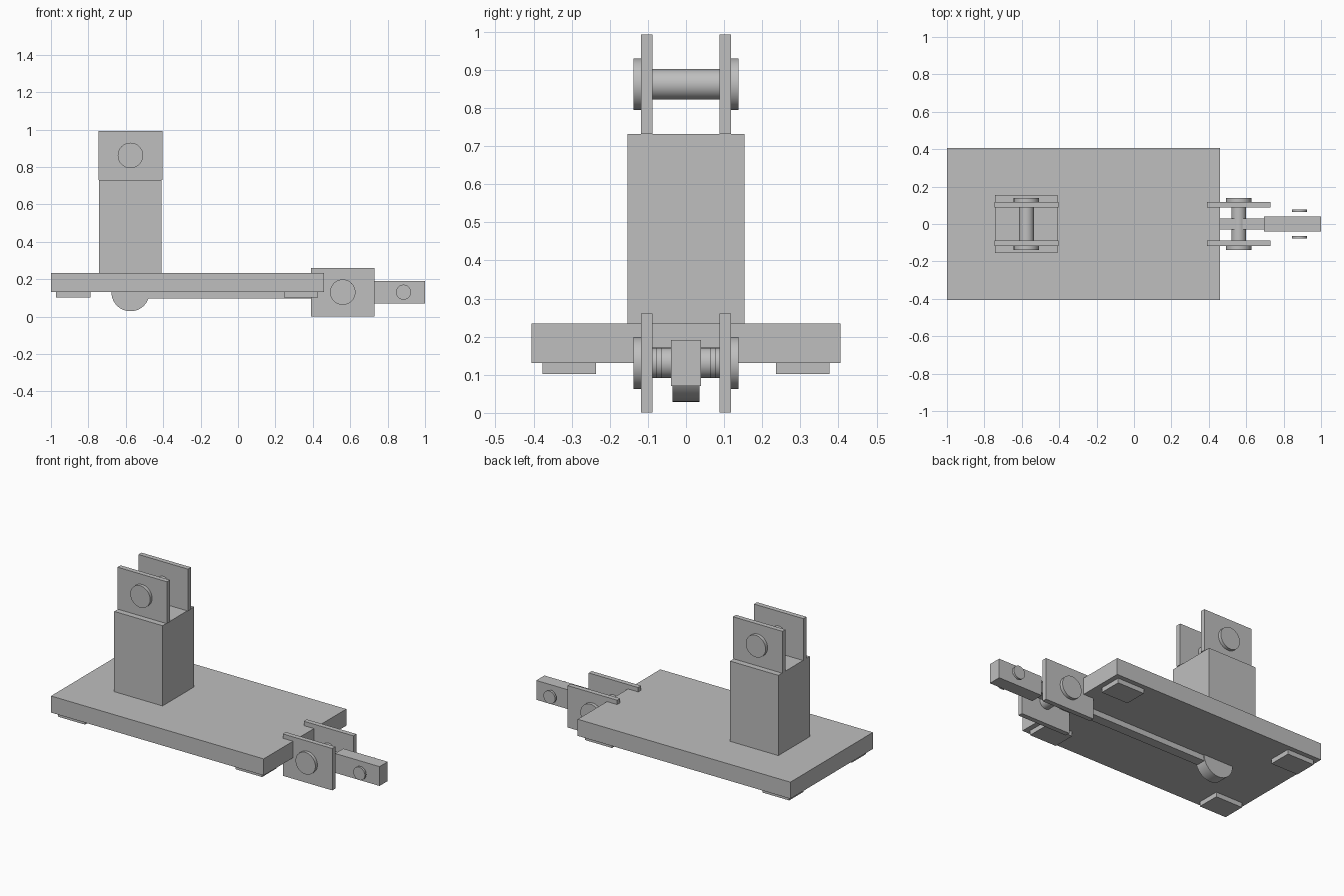
import bpy, math

if "Cube" in bpy.data.objects:
    bpy.data.objects.remove(bpy.data.objects["Cube"])

grey = bpy.data.materials.new("plain grey")
grey.diffuse_color = (0.52, 0.52, 0.52, 1)
grey.use_nodes = True
grey.node_tree.nodes["Principled BSDF"].inputs["Base Color"].default_value = grey.diffuse_color


def box(name, x0, x1, y0, y1, z0, z1):
    bpy.ops.mesh.primitive_cube_add(
        size=1, location=((x0 + x1) / 2, (y0 + y1) / 2, (z0 + z1) / 2))
    ob = bpy.context.object
    ob.name = name
    ob.scale = (x1 - x0, y1 - y0, z1 - z0)
    bpy.ops.object.transform_apply(location=False, rotation=False, scale=True)
    ob.data.materials.append(grey)
    return ob


def cylinder(name, x, z, radius, y0, y1):
    """Round part whose axis runs along y."""
    bpy.ops.mesh.primitive_cylinder_add(
        vertices=48, radius=radius, depth=y1 - y0,
        location=(x, (y0 + y1) / 2, z), rotation=(math.pi / 2, 0, 0))
    ob = bpy.context.object
    ob.name = name
    bpy.ops.object.shade_smooth_by_angle(angle=math.radians(35))
    ob.data.materials.append(grey)
    return ob


def side_pair(maker, name, *args, inner, outer):
    """Make a part on the front (-y) and back (+y) side."""
    maker("front_" + name, *args, -outer, -inner)
    maker("back_" + name, *args, inner, outer)


def clevis(name, x, z):
    """Two square lugs joined by a headed pin."""
    for side, s in (("front", -1), ("back", 1)):
        y0, y1 = sorted((s * 0.088, s * 0.118))
        box(f"{side}_{name}_lug", x - 0.17, x + 0.17, y0, y1, z - 0.13, z + 0.13)
    cylinder(name + "_pin", x, z, 0.04, -0.12, 0.12)
    side_pair(cylinder, name + "_pin_head", x, z, 0.068, inner=0.118, outer=0.138)


# Base slab and upright column
box("base_slab", -1.0, 0.46, -0.405, 0.405, 0.131, 0.234)
box("column", -0.742, -0.41, -0.154, 0.154, 0.234, 0.732)

# Foot pads
for x in (-0.88, 0.337):
    for y in (-0.306, 0.306):
        box("foot_pad", x - 0.092, x + 0.092, y - 0.07, y + 0.07, 0.102, 0.131)

# Clevises on top of the column and at the end of the base
clevis("upper", -0.575, 0.862)
clevis("lower", 0.56, 0.131)

# Link bar under the base with its round eye
box("link_bar", -0.575, 0.70, -0.03, 0.03, 0.097, 0.165)
cylinder("link_eye", -0.575, 0.131, 0.102, -0.036, 0.036)

# Arm block with its loose side discs
box("arm_block", 0.695, 1.0, -0.04, 0.04, 0.071, 0.191)
side_pair(cylinder, "arm_disc", 0.885, 0.131, 0.04, inner=0.063, outer=0.077)
